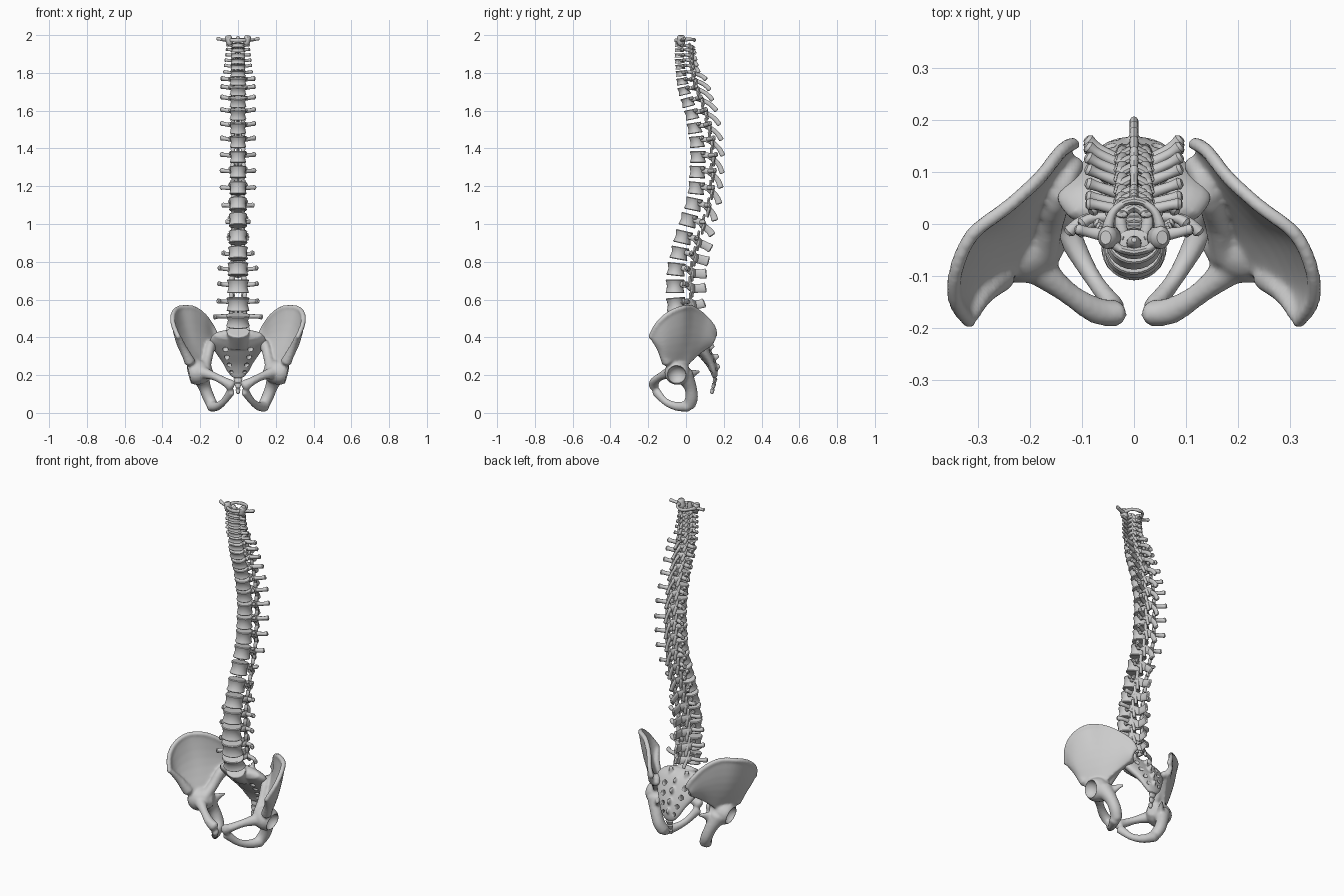
import bpy, bmesh, math
from mathutils import Vector, Matrix

Z = Vector((0, 0, 1))

def spline(pts, n):
    """Catmull-Rom through tuples of any length, n steps per span"""
    out = []
    for i in range(len(pts) - 1):
        a, b, c, d = (pts[max(i - 1, 0)], pts[i], pts[i + 1], pts[min(i + 2, len(pts) - 1)])
        for k in range(n):
            t = k / n
            out.append(tuple(0.5 * (2*q + (r - p)*t + (2*p - 5*q + 4*r - s)*t*t + (3*q - p - 3*r + s)*t**3)
                             for p, q, r, s in zip(a, b, c, d)))
    return out + [tuple(pts[-1])]

def loft(bm, rings):
    vs = [[bm.verts.new(p) for p in r] for r in rings]
    n = len(vs[0])
    for a, b in zip(vs, vs[1:]):
        for i in range(n):
            bm.faces.new((a[i], a[(i + 1) % n], b[(i + 1) % n], b[i]))
    bm.faces.new(vs[0][::-1])
    bm.faces.new(vs[-1])

def tube(bm, ctrl, n=4, sides=12, rounded=True):
    """Sweep an ellipse; control points are (x, y, z, side radius, upright radius)"""
    c = spline(ctrl, n)
    P = [Vector(p[:3]) for p in c]
    R = [(max(p[3], .002), max(p[4], .002)) for p in c]
    upright = abs((P[-1] - P[0]).normalized().z) > .8
    T = [(P[min(i + 1, len(P) - 1)] - P[max(i - 1, 0)]).normalized() for i in range(len(P))]
    if rounded:
        e0, e1 = min(R[0]) * .5, min(R[-1]) * .5
        P = [P[0] - T[0] * e0] + P + [P[-1] + T[-1] * e1]
        R = [tuple(r * .6 for r in R[0])] + R + [tuple(r * .6 for r in R[-1])]
        T = [T[0]] + T + [T[-1]]
    rings = []
    for p, r, t in zip(P, R, T):
        u = Vector((1, 0, 0)) if upright else t.cross(Z)
        u = (u - t * u.dot(t)).normalized()
        v = t.cross(u)
        rings.append([p + u * r[0] * math.cos(a) + v * r[1] * math.sin(a)
                      for a in (2 * math.pi * k / sides for k in range(sides))])
    loft(bm, rings)

def finish(name, bm, matrix=None):
    if matrix:
        bmesh.ops.transform(bm, matrix=matrix, verts=bm.verts)
    bmesh.ops.recalc_face_normals(bm, faces=bm.faces)
    me = bpy.data.meshes.new(name)
    bm.to_mesh(me)
    bm.free()
    ob = bpy.data.objects.new(name, me)
    bpy.context.collection.objects.link(ob)
    bpy.ops.object.select_all(action='DESELECT')
    ob.select_set(True)
    bpy.context.view_layer.objects.active = ob
    bpy.ops.object.shade_smooth_by_angle(angle=math.radians(42))
    return ob

def cut(ob, cutter):
    cutter.hide_render = True
    cutter.hide_set(True)
    m = ob.modifiers.new("cut", 'BOOLEAN')
    m.operation, m.object, m.solver = 'DIFFERENCE', cutter, 'EXACT'

def lerp(keys, i):
    if i <= keys[0][0]:
        return keys[0][1]
    for (a, p), (b, q) in zip(keys, keys[1:]):
        if i <= b:
            return p + (q - p) * (i - a) / (b - a)
    return keys[-1][1]

# Spine curve: body centre (y, z) from the top vertebra down, then the sacrum top
Zs = [1.972, 1.945, 1.92, 1.892, 1.862, 1.832, 1.797, 1.755, 1.705, 1.645, 1.58, 1.508,
      1.435, 1.355, 1.275, 1.19, 1.105, 1.02, .93, .845, .76, .67, .575, .488, .41]
Ys = [-.03, -.035, -.035, -.035, -.034, -.03, -.026, -.02, -.01, .01, .03, .045,
      .058, .063, .06, .055, .04, .013, -.015, -.035, -.052, -.058, -.053, -.04, .0]

# Vertebra proportions keyed by index from the top
W = [(1, .036), (6, .042), (7, .045), (13, .043), (18, .05), (23, .063)]
D = [(1, .024), (6, .028), (7, .031), (13, .042), (18, .047), (23, .052)]
SPAN = [(1, .062), (6, .078), (7, .092), (15, .094), (16, .085), (17, .062), (18, .055),
        (19, .085), (20, .105), (22, .11), (23, .13)]
BACK = [(1, .012), (6, .03), (7, .06), (13, .098), (17, .08), (19, .06), (23, .03)]
SPINE = [(1, .085), (5, .10), (6, .135), (7, .145), (13, .135), (16, .135), (18, .163), (21, .168), (23, .145)]
DROOP = [(1, -.012), (6, -.045), (8, -.08), (13, -.085), (16, -.06), (18, -.025), (20, -.005), (23, -.005)]
TALL = [(1, .010), (6, .012), (13, .014), (17, .02), (19, .027), (23, .025)]

def vertebra(i, name):
    w, d, span, back, sl, dr, tall = (lerp(k, i) for k in (W, D, SPAN, BACK, SPINE, DROOP, TALL))
    h = .39 * (Zs[i - 1] - Zs[i + 1])
    lumbar = i > 18
    bm = bmesh.new()
    # waisted body
    prof = [(-.5, .93), (-.44, 1), (-.3, .93), (0, .85), (.3, .93), (.44, 1), (.5, .93)]
    tube(bm, [(0, 0, z * h, w * k, d * k) for z, k in prof], 1, 24, False)
    arch = d + (.045 if i < 18 else .052)
    th = max(h * .26, .009)
    tr = .012 if i > 6 else .009
    for s in (-1, 1):
        # pedicle and lamina
        tube(bm, [(s*w*.6, d*.65, h*.15, .011, th*.8), (s*w*.72, d + .016, h*.1, .011, th),
                  (s*w*.5, d + .034, -h*.05, .009, th*1.25), (0, arch, -h*.2, .008, th*1.3)], 3, 10)
        # transverse process
        y0 = d * .3 if i < 7 else d + .016
        tube(bm, [(s*w*.6, y0, h*.1, tr, tr*1.1), (s*(w + span)/2, (y0 + back)/2 + .004, h*.15, tr*.8, tr*.9),
                  (s*(span - .006), back, h*.2, tr, tr*1.15)], 3, 10)
        # joint facets
        f = .55 if lumbar else .6
        tube(bm, [(s*w*f, d + .03, 0, .010, .009), (s*w*(f + .05), d + .028, h*.72, .011, .007)], 3, 10)
        tube(bm, [(s*w*f, d + .034, 0, .010, .009), (s*w*(f - .1), d + .042, -h*.75, .010, .007)], 3, 10)
        if 7 <= i <= 18:
            # rib facets
            tube(bm, [(s*w*.75, d*.6, h*.3, .012, .01), (s*w*.98, d*.72, h*.32, .010, .01)], 2, 8)
    # spinous process
    tube(bm, [(0, arch - .006, -h*.15, .010, tall*.9), (0, (arch + sl)/2, -h*.1 + dr*.45, .007, tall*.9),
              (0, sl - .008, dr, .009, tall)], 4, 12)
    if i == 1:
        # peg of the second vertebra
        tube(bm, [(0, -.002, 0, .015, .015), (0, -.002, .03, .013, .012), (0, 0, .045, .008, .008)], 3, 12)
    dy, dz = Ys[i - 1] - Ys[i + 1], Zs[i - 1] - Zs[i + 1]
    tilt = math.atan2(-dy, dz) * .85
    finish(name, bm, Matrix.Translation((0, Ys[i], Zs[i])) @ Matrix.Rotation(tilt, 4, 'X'))

for i in range(1, 24):
    region, first = (("neck", 0), ("chest", 7), ("lower_back", 19))[(i > 6) + (i > 18)]
    vertebra(i, f"{region}_vertebra_{i - first + 1}")

# Top ring vertebra
bm = bmesh.new()
for s in (-1, 1):
    tube(bm, [(0, -.024, 0, .008, .011), (s*.03, -.016, 0, .008, .010), (s*.05, .01, .002, .012, .012),
              (s*.042, .05, .006, .008, .009), (s*.02, .07, .004, .007, .009), (0, .075, .002, .008, .011)], 4, 10)
    tube(bm, [(s*.043, .004, -.016, .019, .022), (s*.052, .004, .018, .018, .022)], 3, 12)
    tube(bm, [(s*.05, .008, 0, .014, .010), (s*.085, .014, .004, .010, .008), (s*.108, .02, .01, .010, .010)], 4, 10)
finish("top_ring_vertebra", bm, Matrix.Translation((0, Ys[0], Zs[0])))

# Sacrum with wings, endplate, rear crest and nerve openings
S = [(0, .015, .415, .125, .036), (0, .05, .385, .148, .044), (0, .09, .33, .125, .038),
     (0, .128, .27, .085, .028), (0, .148, .22, .058, .02), (0, .152, .19, .032, .013)]
bm = bmesh.new()
tube(bm, S, 4, 28)
tube(bm, [(0, -.025, .432, .062, .046), (0, .0, .405, .056, .042), (0, .05, .36, .06, .04)], 3, 24, False)
for y, z in ((.105, .405), (.14, .36), (.165, .305), (.172, .25)):
    tube(bm, [(0, y - .03, z - .02, .012, .025), (0, y + .005, z, .007, .014)], 3, 10)
for s in (-1, 1):
    tube(bm, [(s*.05, .07, .40, .012, .012), (s*.052, .065, .45, .013, .009)], 3, 10)
sacrum = finish("sacrum", bm)
rm = sacrum.modifiers.new("fuse", 'REMESH')
rm.mode, rm.voxel_size, rm.use_smooth_shade = 'VOXEL', .006, True
sm = sacrum.modifiers.new("soften", 'SMOOTH')
sm.iterations = 3
bm = bmesh.new()
for x, y, z, r in ((.066, .075, .355, .015), (.058, .105, .31, .014), (.046, .13, .265, .012), (.035, .147, .225, .009)):
    for s in (-1, 1):
        tube(bm, [(s*x, y - .09, z - .05, r, r), (s*x, y + .09, z + .05, r, r)], 1, 14, False)
cut(sacrum, finish("sacrum_hole_cutter", bm))

# Tailbone segments
for k, (y, z, r) in enumerate(((.152, .172, .024), (.146, .145, .018), (.138, .115, .013))):
    bm = bmesh.new()
    tube(bm, [(0, y + .003, z + .009, r, .011), (0, y - .002, z - .010, r * .7, .009)], 3, 12)
    finish(f"tailbone_{k + 1}", bm)

# Hip bone: flared blade lofted between the crest and the socket rim
crest = [(.315, -.188, .40), (.343, -.15, .47), (.342, -.09, .525), (.31, -.02, .555),
         (.24, .035, .555), (.18, .09, .515), (.14, .14, .46), (.115, .155, .41)]
rim = [(.28, -.13, .33), (.262, -.11, .28), (.235, -.08, .25), (.21, -.05, .24),
       (.19, -.01, .25), (.165, .03, .285), (.135, .075, .325), (.112, .12, .355)]
bm = bmesh.new()
C, B = ([Vector(p) for p in spline(q, 4)] for q in (crest, rim))
rings = []
for j, (c, b) in enumerate(zip(C, B)):
    along = C[min(j + 1, len(C) - 1)] - C[max(j - 1, 0)] + B[min(j + 1, len(B) - 1)] - B[max(j - 1, 0)]
    n = (c - b).cross(along).normalized()
    mid = [(c.lerp(b, k / 7) + Vector((.012, .012, 0)) * math.sin(math.pi * k / 7), .010 + .012 * (k / 7) ** 2)
           for k in range(8)]
    rings.append([p + n * t for p, t in mid] + [p - n * t for p, t in reversed(mid)])
loft(bm, rings)
tube(bm, [p + (.014, .014) for p in crest], 5, 12)
tube(bm, [(.112, .12, .36, .018, .018), (.14, .06, .36, .024, .03), (.16, 0, .29, .025, .028),
          (.175, -.06, .235, .03, .03)], 4, 12)
# front edge below the crest
tube(bm, [(.312, -.18, .40, .013, .013), (.288, -.135, .34, .02, .02), (.255, -.10, .27, .03, .03)], 4, 12)
# socket mass
tube(bm, [(.17, -.03, .215, .055, .055), (.21, -.045, .215, .068, .066), (.245, -.05, .205, .062, .06)], 4, 18)
# upper pubic branch
tube(bm, [(.19, -.08, .215, .035, .035), (.13, -.13, .195, .022, .022), (.075, -.165, .168, .026, .023),
          (.034, -.172, .143, .026, .032)], 4, 12)
# seat bone and lower branch
tube(bm, [(.20, -.01, .20, .05, .05), (.178, .022, .14, .034, .034), (.155, .03, .08, .032, .034),
          (.135, .015, .04, .03, .034)], 4, 14)
tube(bm, [(.14, .01, .035, .03, .03), (.11, -.05, .035, .022, .024), (.075, -.11, .06, .017, .02),
          (.036, -.16, .115, .02, .026)], 4, 12)
# seat bone spur
tube(bm, [(.17, .02, .20, .02, .03), (.15, .05, .215, .011, .016), (.135, .072, .218, .006, .008)], 3, 10)
hips = finish("hip_bones", bm)
rm = hips.modifiers.new("fuse", 'REMESH')
rm.mode, rm.voxel_size, rm.use_smooth_shade = 'VOXEL', .007, True
sm = hips.modifiers.new("soften", 'SMOOTH')
sm.iterations = 6
bm = bmesh.new()
bmesh.ops.create_icosphere(bm, subdivisions=4, radius=.05, matrix=Matrix.Translation((.272, -.05, .2)))
cut(hips, finish("socket_cutter", bm))
hips.modifiers.new("mirror", 'MIRROR')
